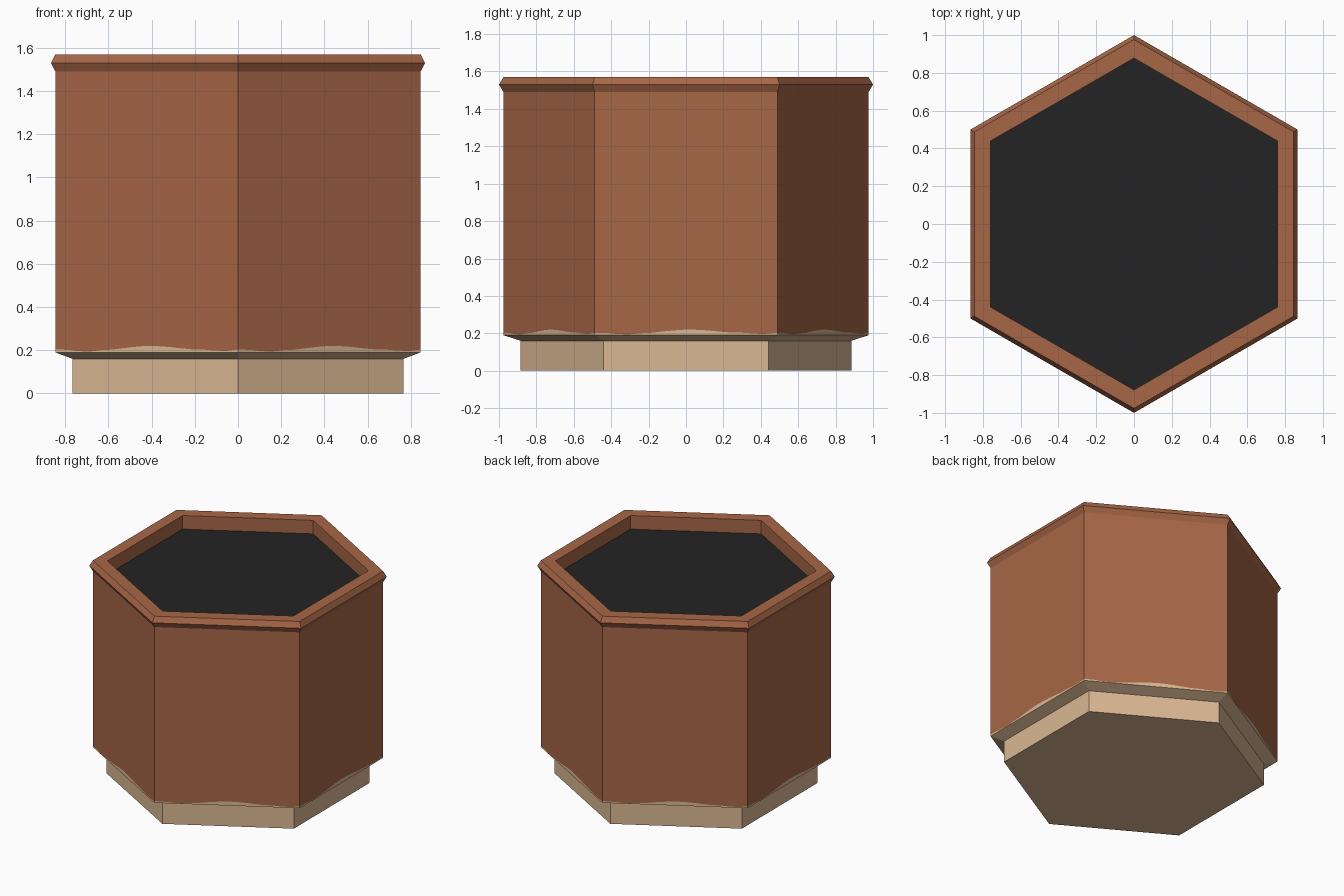
import bpy, bmesh, math

if "Cube" in bpy.data.objects:
    bpy.data.objects.remove(bpy.data.objects["Cube"])


def material(name, rgb):
    m = bpy.data.materials.new(name)
    m.diffuse_color = (*rgb, 1)
    m.use_nodes = True
    m.node_tree.nodes["Principled BSDF"].inputs["Base Color"].default_value = m.diffuse_color
    return m


clay = material("terracotta_glaze", (0.385, 0.135, 0.062))
bare = material("bare_beige_clay", (0.70, 0.475, 0.29))
dark = material("dark_soil", (0.017, 0.017, 0.017))


def hexagon(radius, z, wave=(0.0,)):
    """Hexagon ring with corners on the y axis; wave adds height along every side."""
    corners = [(radius * math.cos(math.radians(90 + 60 * k)),
                radius * math.sin(math.radians(90 + 60 * k))) for k in range(7)]
    pts, n = [], len(wave)
    for (ax, ay), (bx, by) in zip(corners, corners[1:]):
        for i, h in enumerate(wave):
            t = i / n
            pts.append((ax + (bx - ax) * t, ay + (by - ay) * t, z + h))
    return pts


def loft(name, rings, mats, band_mats=None, cap_bottom=False, cap_top=False):
    bm = bmesh.new()
    loops = [[bm.verts.new(p) for p in ring] for ring in rings]
    for b, (lo, hi) in enumerate(zip(loops, loops[1:])):
        for i in range(len(lo)):
            j = (i + 1) % len(lo)
            f = bm.faces.new((lo[i], lo[j], hi[j], hi[i]))
            f.material_index = band_mats[b] if band_mats else 0
    if cap_bottom:
        bm.faces.new(loops[0][::-1])
    if cap_top:
        bm.faces.new(loops[-1])
    me = bpy.data.meshes.new(name)
    bm.to_mesh(me)
    bm.free()
    for m in mats:
        me.materials.append(m)
    ob = bpy.data.objects.new(name, me)
    bpy.context.collection.objects.link(ob)
    return ob


BODY, FOOT, INNER = 0.976, 0.884, 0.878

# Foot with the sloping underside of the body
loft("foot", [hexagon(FOOT, 0), hexagon(FOOT, 0.16), hexagon(BODY, 0.19)],
     [bare], cap_bottom=True)

# Body wall: thin unglazed strip with a wavy glaze line at the bottom
wave = (0.013, 0.012, 0.006, 0.004, 0.010, 0.013, 0.020, 0.026,
        0.030, 0.029, 0.025, 0.019, 0.014, 0.013, 0.008, 0.007)
flat = (0.0,) * len(wave)
loft("body_wall", [hexagon(BODY, 0.19, flat), hexagon(BODY, 0.19, wave),
                   hexagon(BODY, 1.49, flat)], [bare, clay], [0, 1])

# Pointed rim and the inner wall down to the soil
loft("rim", [hexagon(BODY, 1.49), hexagon(1.0, 1.53), hexagon(BODY, 1.57),
             hexagon(INNER, 1.57), hexagon(INNER, 1.47)], [clay])

# Soil surface
loft("soil", [hexagon(INNER, 1.47)], [dark], cap_top=True)
